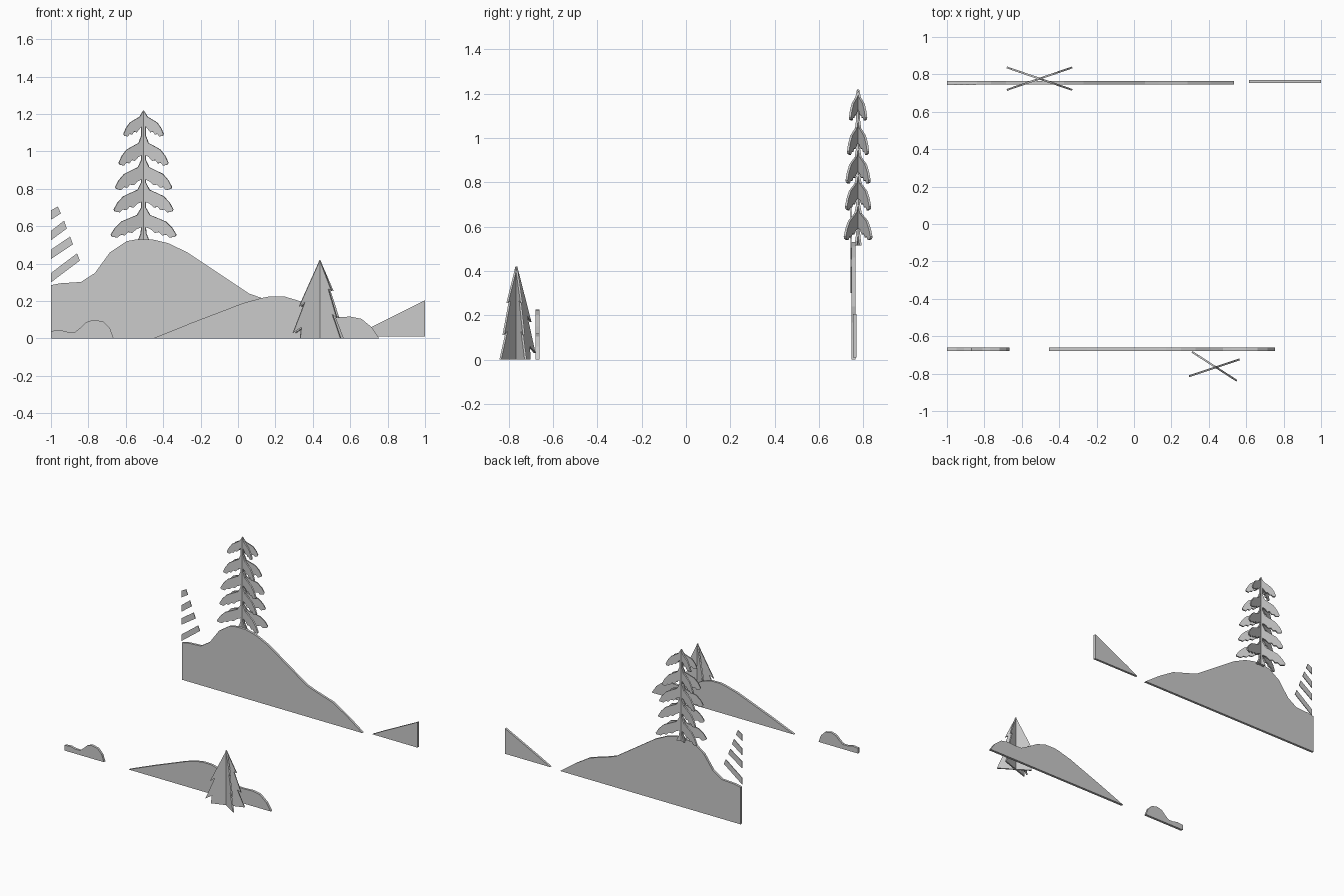
import bpy, bmesh
from math import radians
from mathutils import Matrix

if "Cube" in bpy.data.objects:
    bpy.data.objects.remove(bpy.data.objects["Cube"])


def slab(name, outlines, thick, loc, angle=0):
    """Upright flat cut-outs: outlines in (x, z), centred on loc, turned about z."""
    bm = bmesh.new()
    for pts in outlines:
        face = bm.faces.new([bm.verts.new((x, -thick / 2, z)) for x, z in pts])
        ext = bmesh.ops.extrude_face_region(bm, geom=[face], use_keep_orig=True)
        moved = [g for g in ext["geom"] if isinstance(g, bmesh.types.BMVert)]
        bmesh.ops.translate(bm, verts=moved, vec=(0, thick, 0))
    bmesh.ops.recalc_face_normals(bm, faces=bm.faces)
    bmesh.ops.triangulate(bm, faces=[f for f in bm.faces if len(f.verts) > 4])
    bm.transform(Matrix.Rotation(radians(angle), 4, "Z"))
    me = bpy.data.meshes.new(name)
    bm.to_mesh(me)
    bm.free()
    ob = bpy.data.objects.new(name, me)
    ob.location = loc
    bpy.context.collection.objects.link(ob)
    return ob


# Back hill
slab("back_hill", [[
    (-1, 0), (-1, .285), (-.95, .295), (-.84, .302), (-.765, .35), (-.685, .46),
    (-.595, .52), (-.54, .53), (-.46, .53), (-.375, .51), (-.27, .46), (0, .28),
    (.06, .24), (.13, .215), (.285, .167), (.41, .09), (.535, 0)]],
    .018, (0, .756, 0))

# Small slope at the back right
slab("back_slope", [[(.615, .01), (.71, .06), (.91, .16), (1, .205), (1, .01)]],
     .017, (0, .762, 0))

# Front hill
slab("front_hill", [[
    (-.455, 0), (-.25, .083), (.03, .19), (.13, .217), (.17, .225), (.25, .224),
    (.33, .2), (.41, .15), (.475, .115), (.52, .113), (.6, .117), (.66, .105),
    (.715, .06), (.755, 0)]], .018, (0, -.67, 0))

# Front bush
slab("front_bush", [[
    (-1, 0), (-1, .04), (-.95, .045), (-.91, .035), (-.87, .035), (-.84, .06),
    (-.81, .088), (-.77, .1), (-.72, .09), (-.685, .055), (-.665, 0)]],
    .018, (0, -.67, 0))

# Slanted stripes of the cropped tree on the left
slab("left_stripes", [
    [(-1, .685), (-.963, .706), (-.947, .668), (-1, .635)],
    [(-1, .575), (-.93, .63), (-.915, .588), (-1, .525)],
    [(-1, .475), (-.898, .545), (-.882, .503), (-1, .425)],
    [(-1, .35), (-.861, .455), (-.845, .417), (-1, .30)]],
    .005, (0, .7445, 0))

# Tall tree: one drooping scalloped branch repeated in five tiers, mirrored
branch = [(.2, .115), (.45, .097), (.68, .08), (.88, .045), (1, .01), (.97, 0),
          (.8, -.006), (.7, .01), (.58, .006), (.48, .024), (.35, .02), (.22, .04)]
tiers = [(1.085, .113, .87), (.93, .14, 1), (.8, .16, 1), (.68, .168, 1), (.545, .185, 1)]
half = []
for i, (z, reach, tall) in enumerate(tiers):
    if i:
        half.append((.012, z + .155))
    half += [(u * reach, z + dz * tall) for u, dz in branch]
    half.append((.012, z + .05))
half += [(.016, .56), (.035, .515)]
tall_outline = [(0, 1.22)] + half + [(-x, z) for x, z in reversed(half)]
for n, a in enumerate((19, -19)):
    slab(f"tall_tree_panel_{n + 1}", [tall_outline], .01, (-.505, .777, 0), a)

# Small tree: jagged outline, two crossed panels
small_outline = [
    (0, .42), (.075, .255), (.055, .265), (.108, .11), (.08, .13), (.133, 0),
    (-.112, 0), (-.105, .06), (-.152, .03), (-.085, .195), (-.118, .17)]
for n, a in enumerate((18.4, -32.8)):
    slab(f"small_tree_panel_{n + 1}", [small_outline], .01, (.438, -.766, 0), a)
